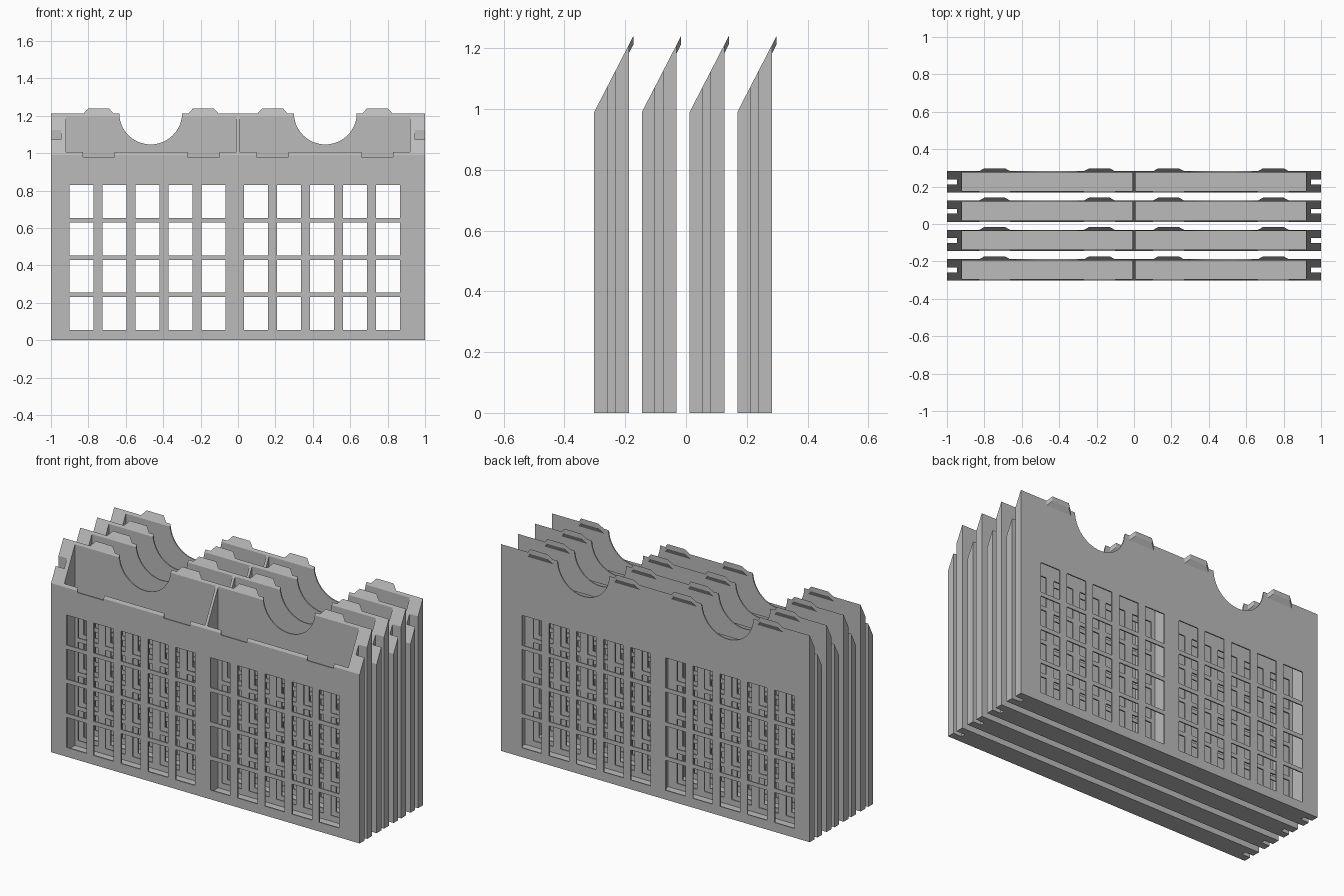
import bpy, bmesh, math
from mathutils import Matrix, Vector

default = bpy.data.objects.get("Cube")
if default:
    bpy.data.objects.remove(default, do_unlink=True)

grey = bpy.data.materials.new("plain grey")
grey.use_nodes = True
grey.diffuse_color = (0.5, 0.5, 0.5, 1)
grey.node_tree.nodes["Principled BSDF"].inputs["Base Color"].default_value = (0.5, 0.5, 0.5, 1)

COUNT, PITCH = 4, 0.157
FRONT, BACK, TIP = -0.302, -0.188, -0.173
SLOPE = 1.94


def rim(y):
    """Height of the sloping rim at depth y."""
    return 0.99 + SLOPE * (y - FRONT)


def finish(name, bm):
    bmesh.ops.recalc_face_normals(bm, faces=bm.faces)
    mesh = bpy.data.meshes.new(name)
    bm.to_mesh(mesh)
    bm.free()
    mesh.materials.append(grey)
    obj = bpy.data.objects.new(name, mesh)
    bpy.context.collection.objects.link(obj)
    return obj


def add_box(bm, x, y, z):
    size = Vector((x[1] - x[0], y[1] - y[0], z[1] - z[0]))
    mid = Vector((sum(x), sum(y), sum(z))) / 2
    bmesh.ops.create_cube(bm, size=1, matrix=Matrix.Translation(mid) @ Matrix.Diagonal(size.to_4d()))


def add_prism(bm, profile, x0, x1, taper=0):
    """Extrude a (y, z) profile along x, drawing in points beyond the back wall."""
    def ring(x, sign):
        return [bm.verts.new((x + sign * (taper if y > BACK else 0), y, z)) for y, z in profile]
    a, b = ring(x0, 1), ring(x1, -1)
    bm.faces.new(a)
    bm.faces.new(b)
    for i in range(len(a)):
        j = (i + 1) % len(a)
        bm.faces.new((a[i], a[j], b[j], b[i]))


def boxes(name, items):
    bm = bmesh.new()
    for item in items:
        add_box(bm, *item)
    return finish(name, bm)


# Solid body with a slanted top
bm = bmesh.new()
add_prism(bm, [(FRONT, 0), (BACK, 0), (BACK, rim(BACK)), (FRONT, rim(FRONT))], -1, 1)
tray = finish("tray_1", bm)

# Cutters: two pockets, window grid, side grooves and front notches
tabs = [(-0.83, -0.66), (-0.27, -0.10), (0.10, 0.27), (0.66, 0.83)]
inner = (FRONT + 0.008, BACK - 0.007)
through = (FRONT - 0.1, BACK + 0.1)
pockets = boxes("pocket_cutter", [(x, inner, (0.02, 1.5)) for x in ((-0.92, -0.008), (0.008, 0.92))])
windows = boxes("window_cutter", [
    ((x0 + 0.1765 * i, x0 + 0.1765 * i + 0.128), through, (0.054 + 0.2 * j, 0.23 + 0.2 * j))
    for x0 in (-0.9, 0.032) for i in range(5) for j in range(4)])
grooves = boxes("groove_cutter", [(x, (-0.259, -0.233), (-0.1, 1.5)) for x in ((-1.1, -0.945), (0.945, 1.1))])
notches = boxes("notch_cutter", [(x, (FRONT - 0.1, inner[0] + 0.004), (0.98, 1.5)) for x in tabs])

# Round finger scoops in the back wall
bm = bmesh.new()
for x in (-0.467, 0.467):
    bmesh.ops.create_cone(bm, cap_ends=True, segments=64, radius1=0.168, radius2=0.168, depth=0.5,
                          matrix=Matrix.Translation((x, BACK, 1.215)) @ Matrix.Rotation(math.pi / 2, 4, "X"))
scoops = finish("scoop_cutter", bm)

cutters = (pockets, windows, grooves, notches, scoops)
for cutter in cutters:
    cutter.hide_render = True
    mod = tray.modifiers.new(cutter.name, "BOOLEAN")
    mod.operation, mod.solver, mod.object = "DIFFERENCE", "EXACT", cutter

# Bake the cuts, then drop the cutters
bpy.context.view_layer.update()
baked = bpy.data.meshes.new_from_object(tray.evaluated_get(bpy.context.evaluated_depsgraph_get()))
tray.modifiers.clear()
tray.data = baked
for cutter in cutters:
    bpy.data.objects.remove(cutter, do_unlink=True)

# Tapered hooks leaning over the back rim
bm = bmesh.new()
for x0, x1 in tabs:
    root = BACK - 0.002
    add_prism(bm, [(root, rim(root)), (TIP, rim(TIP)), (TIP, rim(TIP) - 0.028), (root, rim(root) - 0.028)],
              x0, x1, taper=0.03)
hooks = finish("back_hooks_1", bm)

# Repeat the tray and its hooks in a row
for part in (tray, hooks):
    for i in range(1, COUNT):
        copy = part.copy()
        copy.name = part.name.replace("_1", f"_{i + 1}")
        copy.location.y = PITCH * i
        bpy.context.collection.objects.link(copy)
